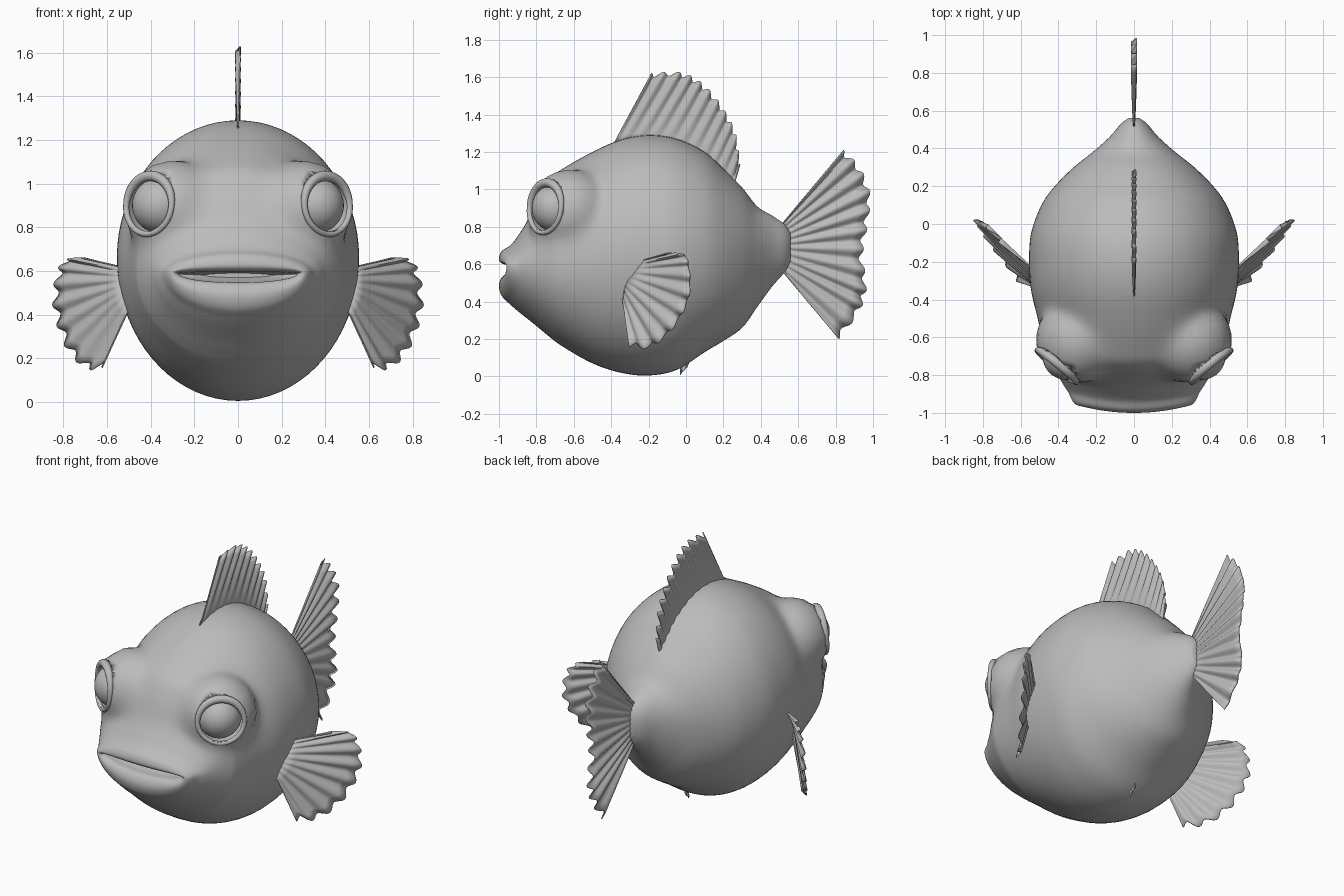
import bpy, bmesh, math
from mathutils import Vector

if "Cube" in bpy.data.objects:
    bpy.data.objects.remove(bpy.data.objects["Cube"], do_unlink=True)

grey = bpy.data.materials.new("plain grey")
grey.use_nodes = True
colour = (0.5, 0.5, 0.5, 1)
grey.diffuse_color = colour
grey.node_tree.nodes["Principled BSDF"].inputs["Base Color"].default_value = colour


def spline(points, u):
    """Smooth curve through the points, u from 0 to 1."""
    pts = [Vector(p) for p in points]
    last = len(pts) - 1
    i = min(int(u * last), last - 1)
    t = u * last - i
    a, b, c, d = (pts[max(0, min(last, i + k))] for k in (-1, 0, 1, 2))
    return b + ((c - a) + ((2 * a - 5 * b + 4 * c - d) + (3 * (b - c) + d - a) * t) * t) * t / 2


def finish(name, bm, angle=50):
    bmesh.ops.recalc_face_normals(bm, faces=bm.faces)
    mesh = bpy.data.meshes.new(name)
    bm.to_mesh(mesh)
    bm.free()
    mesh.materials.append(grey)
    obj = bpy.data.objects.new(name, mesh)
    bpy.context.collection.objects.link(obj)
    bpy.ops.object.select_all(action="DESELECT")
    obj.select_set(True)
    bpy.context.view_layer.objects.active = obj
    bpy.ops.object.shade_smooth_by_angle(angle=math.radians(angle))
    return obj


def bridge(bm, rows, closed):
    for r0, r1 in zip(rows, rows[1:]):
        n = len(r0)
        for j in range(n if closed else n - 1):
            k = (j + 1) % n
            bm.faces.new((r0[j], r0[k], r1[k], r1[j]))


def fin(name, base, outer, normal, rays, ripple=0.014, scallop=0.014):
    """Pleated fan between a base line and an outer edge."""
    bm = bmesh.new()
    rows, cols, steps = [], rays * 8, 8
    normal = Vector(normal).normalized()
    for i in range(steps + 1):
        t = i / steps
        row = []
        for j in range(cols + 1):
            u = j / cols
            wave = math.cos(2 * math.pi * rays * u)
            b, o = spline(base, u), spline(outer, u)
            o += (o - b).normalized() * scallop * wave
            row.append(bm.verts.new(b.lerp(o, t) + normal * ripple * wave * t ** 0.6))
        rows.append(row)
    bridge(bm, rows, False)
    obj = finish(name, bm)
    mod = obj.modifiers.new("thickness", "SOLIDIFY")
    mod.thickness, mod.offset = 0.006, 0
    return obj


# Body: rings from inside the mouth, over the lips, back to the tail root
# Each ring: y, bottom, middle, top, half width
rings = [
    (-.86, .57, .58, .59, .15), (-.92, .55, .585, .595, .26),
    (-.975, .54, .59, .6, .275), (-1, .49, .59, .625, .3),
    (-.985, .43, .59, .67, .325), (-.94, .385, .59, .7, .35),
    (-.9, .35, .59, .75, .375), (-.85, .31, .59, .83, .4),
    (-.8, .27, .59, .95, .425), (-.74, .22, .59, 1.05, .45),
    (-.66, .16, .6, 1.11, .475), (-.5, .07, .62, 1.2, .51),
    (-.35, .02, .65, 1.265, .545), (-.2, .005, .66, 1.29, .555),
    (-.05, .035, .66, 1.27, .545), (.1, .13, .66, 1.2, .49),
    (.2, .19, .66, 1.11, .42), (.3, .26, .67, 1.01, .32),
    (.38, .37, .68, .91, .22), (.46, .48, .69, .86, .13),
    (.53, .56, .7, .81, .07), (.56, .62, .7, .76, .03)]
brow_centre, brow_radius = Vector((.3, -.62, .885)), .22


def brow(p):
    """Swell the head softly into a mound around each eye."""
    side = 1 if p.x >= 0 else -1
    c = Vector((brow_centre.x * side, brow_centre.y, brow_centre.z))
    d = (p - c).length
    soft = max(0, .07 - abs(d - brow_radius)) ** 2 / .28
    return c + (p - c).normalized() * (max(d, brow_radius) + soft)


bm = bmesh.new()
rows, around, count = [], 72, (len(rings) - 1) * 5
for i in range(count + 1):
    y, low, mid, top, wide = spline(rings, i / count)
    bow = .45 * min(1, max(0, (-.7 - y) / .25))
    row = []
    for j in range(around):
        a = 2 * math.pi * j / around
        x, s = wide * math.cos(a), math.sin(a)
        z = mid + s * ((top - mid) if s > 0 else (mid - low))
        p = Vector((x, y + bow * x * x, z))
        row.append(bm.verts.new(brow(p) if z > .68 and y < -.3 else p))
    rows.append(row)
bridge(bm, rows, True)
bm.faces.new(rows[0])
bm.faces.new(rows[-1])
body = finish("body", bm)

# Eye sockets, eyeballs and eyelid rims
gaze = Vector((.63, -.77, .1)).normalized()
for side, word in ((1, "left"), (-1, "right")):
    flip = Vector((side, 1, 1))
    look = gaze * flip
    bm = bmesh.new()
    bmesh.ops.create_uvsphere(bm, u_segments=48, v_segments=32, radius=.145)
    bmesh.ops.translate(bm, verts=bm.verts, vec=Vector((.375, -.713, .905)) * flip)
    cutter = finish("socket_cutter", bm)
    cutter.hide_render = True
    mod = body.modifiers.new("socket", "BOOLEAN")
    mod.operation, mod.solver, mod.object = "DIFFERENCE", "EXACT", cutter
    bpy.context.view_layer.objects.active = body
    bpy.ops.object.modifier_apply(modifier=mod.name)
    bpy.data.objects.remove(cutter, do_unlink=True)

    bm = bmesh.new()
    bmesh.ops.create_uvsphere(bm, u_segments=48, v_segments=32, radius=.128)
    bmesh.ops.translate(bm, verts=bm.verts, vec=Vector((.357, -.697, .9)) * flip)
    finish(word + "_eye", bm)

    # The rim is heavier along the upper lid
    bm = bmesh.new()
    across = look.cross(Vector((0, 0, 1))).normalized()
    up = across.cross(look)
    centre = (brow_centre + gaze * .172) * flip
    rows = []
    for i in range(48):
        a = 2 * math.pi * i / 48
        out = across * math.cos(a) + up * math.sin(a)
        thick = .014 + .01 * max(0, math.sin(a))
        rows.append([bm.verts.new(centre + out * (.134 + thick * math.cos(b)) + look * thick * math.sin(b))
                     for b in (2 * math.pi * k / 12 for k in range(12))])
    bridge(bm, rows + rows[:1], True)
    finish(word + "_eyelid", bm)

    # Side fins
    base = [(.5, -.34, .42), (.53, -.32, .49), (.535, -.28, .56), (.53, -.24, .62)]
    outer = [(.61, -.3, .17), (.68, -.2, .16), (.76, -.1, .23), (.81, -.02, .34),
             (.835, .02, .46), (.82, .015, .58), (.78, -.01, .65), (.7, -.1, .66)]
    fin(word + "_side_fin", [Vector(p) * flip for p in base],
        [Vector(p) * flip for p in outer], Vector((.75, -.6, -.2)) * flip, 9, .01, .012)

# Back fin
fin("back_fin",
    [(0, -.39, 1.24), (0, -.2, 1.26), (0, 0, 1.22), (0, .15, 1.12), (0, .26, 1.03)],
    [(0, -.19, 1.61), (0, -.03, 1.615), (0, .09, 1.55), (0, .19, 1.43), (0, .26, 1.29), (0, .285, 1.12)],
    (1, 0, 0), 11, .01)

# Tail fin
fin("tail_fin",
    [(0, .5, .8), (0, .52, .7), (0, .5, .58)],
    [(0, .835, 1.2), (0, .92, 1.11), (0, .975, .97), (0, .96, .81), (0, .935, .65),
     (0, .955, .48), (0, .915, .35), (0, .81, .21)],
    (1, 0, 0), 11)

# Small belly fin
fin("belly_fin", [(0, -.03, .06), (0, .03, .11)], [(0, -.03, .012), (0, .005, .05)],
    (1, 0, 0), 2, .004, .003)
